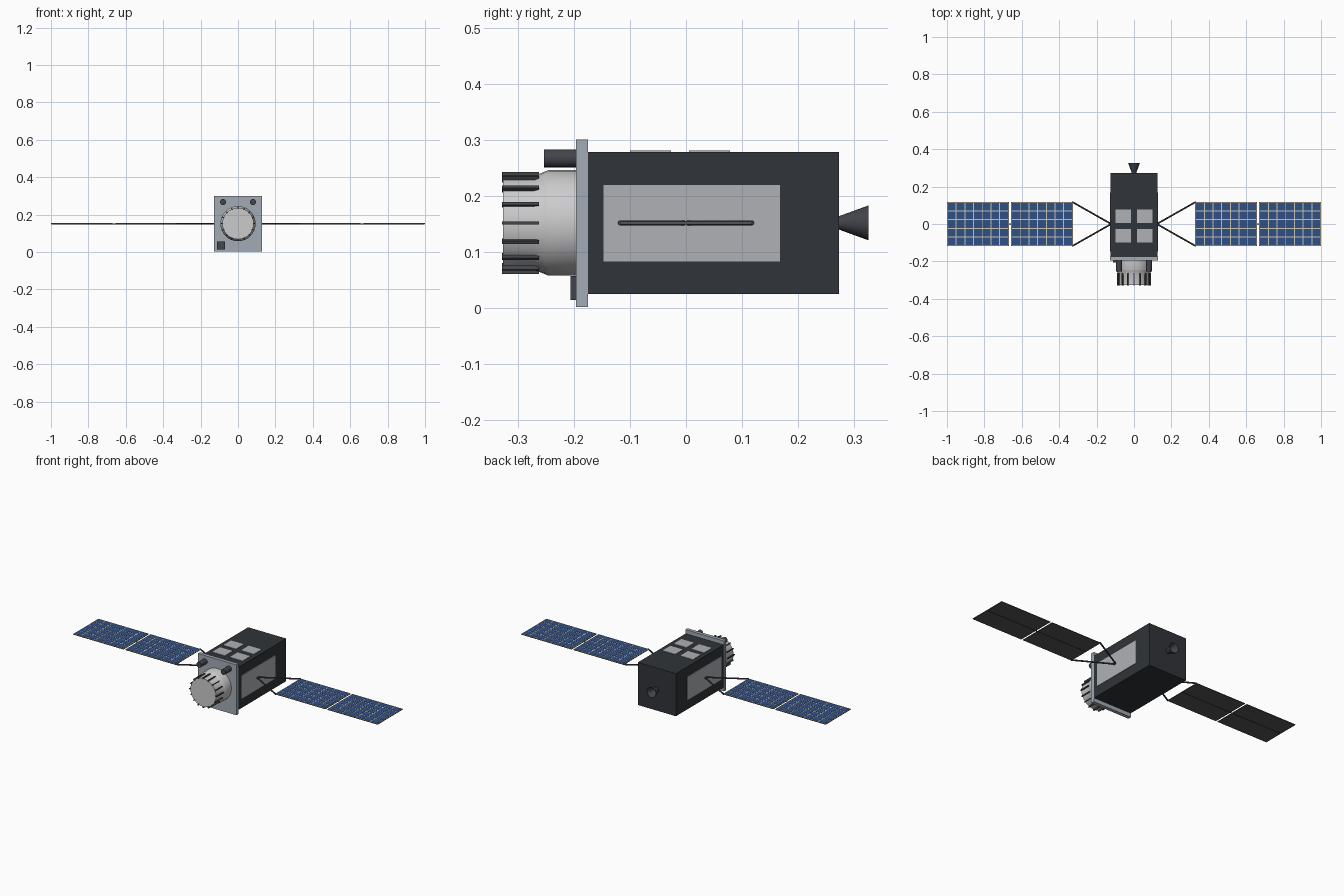
import bpy, bmesh
from math import pi, sin, cos
from mathutils import Vector, Matrix

if "Cube" in bpy.data.objects:
    bpy.data.objects.remove(bpy.data.objects["Cube"])

ZC = 0.152  # height of the main axis


def mat(name, r, g, b):
    m = bpy.data.materials.new(name)
    m.diffuse_color = (r, g, b, 1)
    m.use_nodes = True
    m.node_tree.nodes["Principled BSDF"].inputs["Base Color"].default_value = m.diffuse_color
    return m


DARK = mat("dark_foil", 0.03, 0.034, 0.04)
CHAR = mat("charcoal", 0.055, 0.058, 0.068)
PLATE = mat("plate_grey", 0.36, 0.41, 0.46)
PALE = mat("pale_grey", 0.43, 0.44, 0.47)
SILVER = mat("silver", 0.6, 0.61, 0.63)
BLUE = mat("cell_blue", 0.03, 0.08, 0.24)
CREAM = mat("cell_gridline", 0.6, 0.57, 0.47)
BACK = mat("panel_back", 0.09, 0.09, 0.095)


def finish(name, bm, material):
    bmesh.ops.recalc_face_normals(bm, faces=bm.faces)
    me = bpy.data.meshes.new(name)
    bm.to_mesh(me)
    bm.free()
    ob = bpy.data.objects.new(name, me)
    bpy.context.collection.objects.link(ob)
    me.materials.append(material)
    return ob


def add_box(bm, lo, hi, turn=Matrix()):
    lo, hi = Vector(lo), Vector(hi)
    m = turn @ Matrix.Translation((lo + hi) / 2) @ Matrix.Diagonal((*(hi - lo), 1))
    bmesh.ops.create_cube(bm, size=1, matrix=m)


def boxes(name, spans, material):
    bm = bmesh.new()
    for lo, hi in spans:
        add_box(bm, lo, hi)
    return finish(name, bm, material)


def lathe(name, profile, material, x=0, z=ZC, n=32):
    """Revolve (radius, y) points around an axis parallel to y."""
    bm = bmesh.new()
    rings = []
    for r, y in profile:
        if r == 0:
            rings.append([bm.verts.new((x, y, z))] * n)
        else:
            rings.append([bm.verts.new((x + r * cos(2 * pi * i / n), y, z + r * sin(2 * pi * i / n)))
                          for i in range(n)])
    for a, b in zip(rings, rings[1:]):
        for i in range(n):
            j = (i + 1) % n
            bm.faces.new(list(dict.fromkeys((a[i], a[j], b[j], b[i]))))
    ob = finish(name, bm, material)
    bpy.ops.object.select_all(action='DESELECT')
    ob.select_set(True)
    bpy.context.view_layer.objects.active = ob
    bpy.ops.object.shade_smooth_by_angle(angle=0.6)
    return ob


def rod(name, a, b, r, material, n=8):
    a, b = Vector(a), Vector(b)
    bm = bmesh.new()
    turn = (b - a).to_track_quat('Z', 'Y').to_matrix().to_4x4()
    bmesh.ops.create_cone(bm, cap_ends=True, segments=n, radius1=r, radius2=r,
                          depth=(b - a).length, matrix=Matrix.Translation((a + b) / 2) @ turn)
    return finish(name, bm, material)


# Main bus, front plate and surface patches
boxes("bus_body", [((-0.125, -0.176, 0.025), (0.125, 0.273, 0.278))], DARK)
boxes("front_plate", [((-0.127, -0.196, 0.002), (0.127, -0.175, 0.301))], PLATE)
boxes("top_radiators", [((x, y, 0.276), (x + 0.084, y + 0.073, 0.281))
                        for x in (-0.1, 0.016) for y in (-0.1, 0.005)], PALE)
boxes("side_radiators", [((s * 0.1255 - 0.0025, -0.148, 0.082), (s * 0.1255 + 0.0025, 0.168, 0.22))
                         for s in (-1, 1)], PALE)
boxes("sensor_box", [((-0.112, -0.206, 0.015), (-0.07, -0.194, 0.057))], CHAR)

# Telescope barrel with a ring of fins
lathe("telescope_barrel", [(0, -0.19), (0.094, -0.19), (0.094, -0.245), (0.092, -0.25),
                           (0.084, -0.27), (0.084, -0.326), (0, -0.326)], SILVER)
bm = bmesh.new()
axis = Matrix.Translation((0, 0, ZC))
for k in range(16):
    add_box(bm, (-0.0028, -0.3275, 0.079), (0.0028, -0.262, 0.091),
            axis @ Matrix.Rotation(k * pi / 8, 4, 'Y'))
finish("barrel_fins", bm, CHAR)

# Star trackers and rear engine bell
for side, s in (("left", -1), ("right", 1)):
    lathe(side + "_star_tracker", [(0, -0.19), (0.016, -0.19), (0.016, -0.253), (0, -0.253)],
          CHAR, s * 0.08, 0.267, 20)
lathe("engine_bell", [(0, 0.27), (0.011, 0.27), (0.031, 0.325), (0.029, 0.325),
                      (0.01, 0.277), (0, 0.277)], CHAR, n=20)

# Solar wings: struts, panels, cells and the spine that joins the panels
COLS, ROWS, GAP = 7, 5, 0.005
for side, s in (("left", -1), ("right", 1)):
    for end, e in (("front", -1), ("rear", 1)):
        rod(f"{side}_{end}_strut", (s * 0.122, 0, ZC), (s * 0.33, e * 0.118, ZC), 0.0045, CHAR)
    rod(side + "_wing_spine", (s * 0.33, 0, 0.15), (s * 0.998, 0, 0.15), 0.0025, CHAR)
    bases, faces, cells = [], [], []
    for x0, x1 in ((0.327, 0.657), (0.669, 1.0)):
        xs = sorted((s * x0, s * x1))
        bases.append(((xs[0], -0.118, 0.1495), (xs[1], 0.118, 0.1535)))
        faces.append(((xs[0] + 0.001, -0.117, 0.153), (xs[1] - 0.001, 0.117, 0.1543)))
        dx, dy = (xs[1] - xs[0] - GAP) / COLS, (0.236 - GAP) / ROWS
        for i in range(COLS):
            for j in range(ROWS):
                cx, cy = xs[0] + GAP + i * dx, -0.118 + GAP + j * dy
                cells.append(((cx, cy, 0.154), (cx + dx - GAP, cy + dy - GAP, 0.1552)))
    boxes(side + "_panel_backs", bases, BACK)
    boxes(side + "_panel_grid", faces, CREAM)
    boxes(side + "_solar_cells", cells, BLUE)
